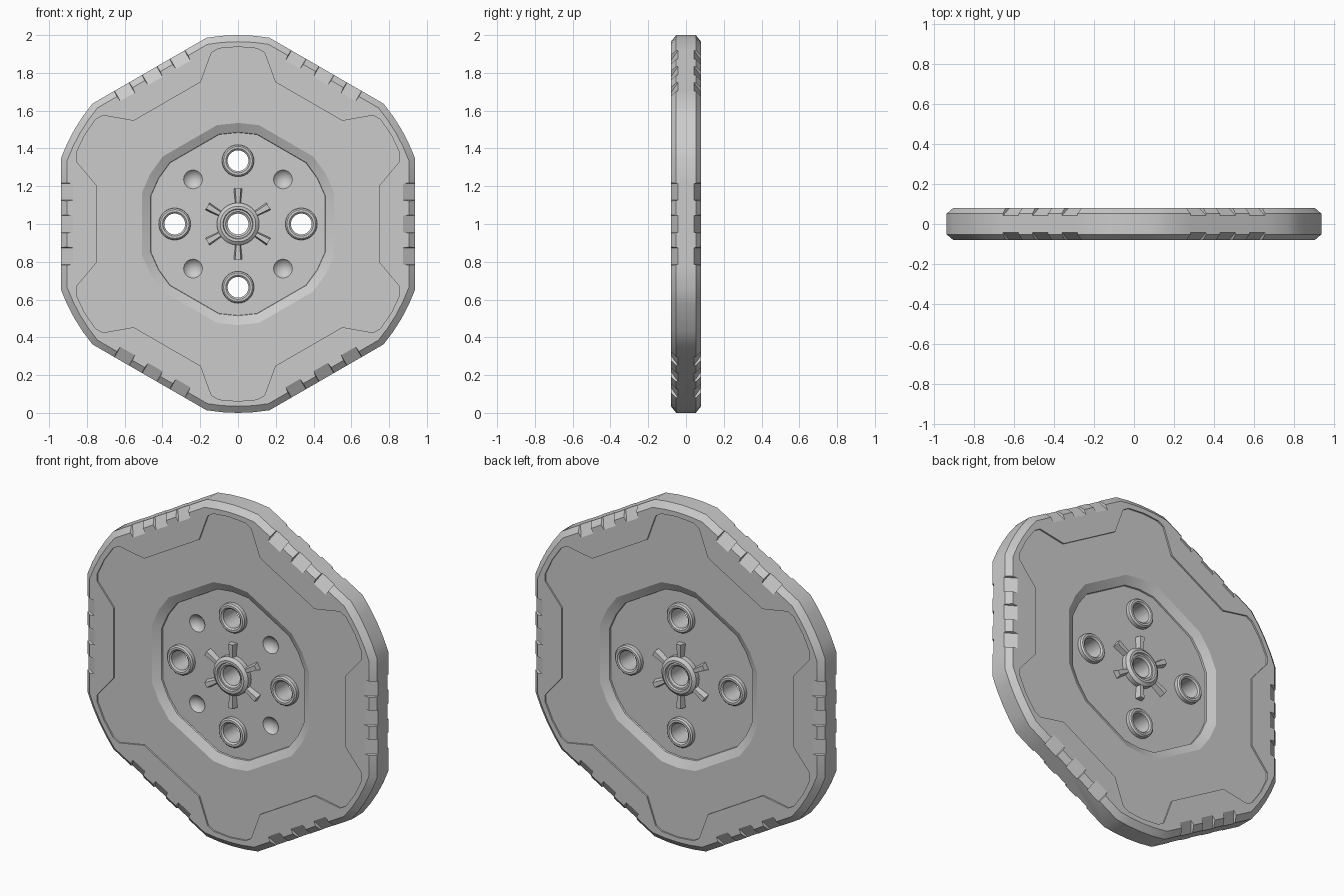
import bpy, bmesh
from math import sin, cos, radians, pi, sqrt

if "Cube" in bpy.data.objects:
    bpy.data.objects.remove(bpy.data.objects["Cube"])

HALF = 0.08      # half thickness of the disc
FLOOR = 0.037    # half thickness at the sunken centre


def make(name, bm):
    bmesh.ops.recalc_face_normals(bm, faces=bm.faces[:])
    me = bpy.data.meshes.new(name)
    bm.to_mesh(me)
    bm.free()
    ob = bpy.data.objects.new(name, me)
    bpy.context.collection.objects.link(ob)
    return ob


def polar(r, deg):
    return r * cos(radians(deg)), r * sin(radians(deg))


def hex_ring(spec):
    """Six corners at 30 + 60k degrees, each made from (angle offset, radius) pairs."""
    return [polar(r, 30 + 60 * k + a) for k in range(6) for a, r in spec]


def add_loft(bm, loops):
    """Closed solid through loops of (points in x/z, y)."""
    rings = [[bm.verts.new((x, y, z + 1)) for x, z in pts] for pts, y in loops]
    n = len(rings[0])
    for a, b in zip(rings, rings[1:]):
        for i in range(n):
            bm.faces.new((a[i], a[(i + 1) % n], b[(i + 1) % n], b[i]))
    bm.faces.new(rings[0])
    bm.faces.new(rings[-1])


def add_lathe(bm, profile, cx, cz, n=40):
    """Closed (radius, y) profile swept round the y axis at cx, cz."""
    rings = [[bm.verts.new((cx + r * cos(2 * pi * i / n), y, 1 + cz + r * sin(2 * pi * i / n)))
              for r, y in profile] for i in range(n)]
    m = len(profile)
    for i in range(n):
        a, b = rings[i], rings[(i + 1) % n]
        for j in range(m):
            bm.faces.new((a[j], a[(j + 1) % m], b[(j + 1) % m], b[j]))


def cut(target, bm):
    cutter = make("cutter", bm)
    cutter.hide_render = True
    mod = target.modifiers.new("cut", "BOOLEAN")
    mod.operation = "DIFFERENCE"
    mod.solver = "EXACT"
    mod.object = cutter
    bpy.context.view_layer.objects.active = target
    bpy.ops.object.modifier_apply(modifier=mod.name)
    bpy.data.objects.remove(cutter)


def smooth(ob):
    bpy.ops.object.select_all(action="DESELECT")
    ob.select_set(True)
    bpy.context.view_layer.objects.active = ob
    bpy.ops.object.shade_smooth_by_angle(angle=radians(25))


# Main disc with chamfered rim
def outline(r):
    return hex_ring([(a, r) for a in (-9.6, -4.8, 0, 4.8, 9.6)])


bm = bmesh.new()
add_loft(bm, [(outline(0.965), -HALF), (outline(1), -0.052),
              (outline(1), 0.052), (outline(0.965), HALF)])
disc = make("plate_disc", bm)

# Shallow face panel on both sides
panel = hex_ring([(-14.7, 0.777), (-8.8, 0.918), (-6.3, 0.935), (0, 0.938),
                  (6.3, 0.935), (8.8, 0.918), (14.7, 0.777)])
bm = bmesh.new()
for s in (-1, 1):
    add_loft(bm, [(panel, s * 0.071), (panel, s * 0.12)])
cut(disc, bm)


# Sunken centre on both sides
def well(r):
    return hex_ring([(-12, r), (0, r), (12, r)])


bm = bmesh.new()
for s in (-1, 1):
    add_loft(bm, [(well(0.484), s * FLOOR), (well(0.486), s * 0.046),
                  (well(0.535), s * 0.071), (well(0.56), s * 0.09)])
cut(disc, bm)

# Grip notches in the chamfer, three per flat
bm = bmesh.new()
for s in (-1, 1):
    for k in range(6):
        ux, uz = polar(1, 60 * k)
        for t in (-0.17, 0, 0.17):
            loops = []
            for d, grow in ((-1, -1), (1, 1)):
                ring = []
                for r, y, w in ((0.955, 0.032, 0.044), (0.868, 0.084, 0.044),
                                (0.92, 0.13, 0.06), (1.0, 0.08, 0.06)):
                    q = t + d * w
                    ring.append(bm.verts.new((r * ux - q * uz, s * y, 1 + r * uz + q * ux)))
                loops.append(ring)
            a, b = loops
            for i in range(4):
                bm.faces.new((a[i], a[(i + 1) % 4], b[(i + 1) % 4], b[i]))
            bm.faces.new(a)
            bm.faces.new(b)
cut(disc, bm)

# Through holes
centres = [(0, 0)] + [polar(0.335, 90 * k) for k in range(4)]
bm = bmesh.new()
for cx, cz in centres:
    circle = [(cx + 0.065 * cos(pi * i / 20), cz + 0.065 * sin(pi * i / 20)) for i in range(40)]
    add_loft(bm, [(circle, -0.2), (circle, 0.2)])
cut(disc, bm)

# Round dimples on the front only
bm = bmesh.new()
for sx in (-1, 1):
    for sz in (-1, 1):
        res = bmesh.ops.create_uvsphere(bm, u_segments=28, v_segments=16, radius=0.062)
        off = sqrt(0.062 ** 2 - 0.05 ** 2)
        bmesh.ops.translate(bm, verts=res["verts"],
                            vec=(sx * 0.238, -FLOOR - off, 1 + sz * 0.236))
cut(disc, bm)
smooth(disc)


def mirrored(half):
    return half + [(r, -y) for r, y in reversed(half)]


# Bolt bosses
for i, (cx, cz) in enumerate(centres[1:]):
    bm = bmesh.new()
    add_lathe(bm, mirrored([(0.055, 0.058), (0.064, 0.066), (0.076, 0.066),
                            (0.084, 0.058), (0.085, 0.03)]), cx, cz)
    smooth(make(f"bolt_boss_{i + 1}", bm))

# Centre hub with raised lip
bm = bmesh.new()
add_lathe(bm, mirrored([(0.055, 0.06), (0.066, 0.068), (0.076, 0.068), (0.08, 0.08),
                        (0.094, 0.08), (0.112, 0.066), (0.112, 0.03)]), 0, 0)
smooth(make("centre_hub", bm))

# Flared hub spokes on both sides
bm = bmesh.new()
for s in (-1, 1):
    for k in range(6):
        ux, uz = polar(1, 30 + 60 * k)
        sections = []
        for r, w, top in ((0.10, 0.015, 0.066), (0.187, 0.024, 0.070)):
            sections.append([bm.verts.new((r * ux - q * uz, s * y, 1 + r * uz + q * ux))
                             for q, y in ((-w, 0.03), (-w * 0.6, top), (w * 0.6, top), (w, 0.03))])
        a, b = sections
        for i in range(4):
            bm.faces.new((a[i], a[(i + 1) % 4], b[(i + 1) % 4], b[i]))
        bm.faces.new(a)
        bm.faces.new(b)
make("hub_spokes", bm)
